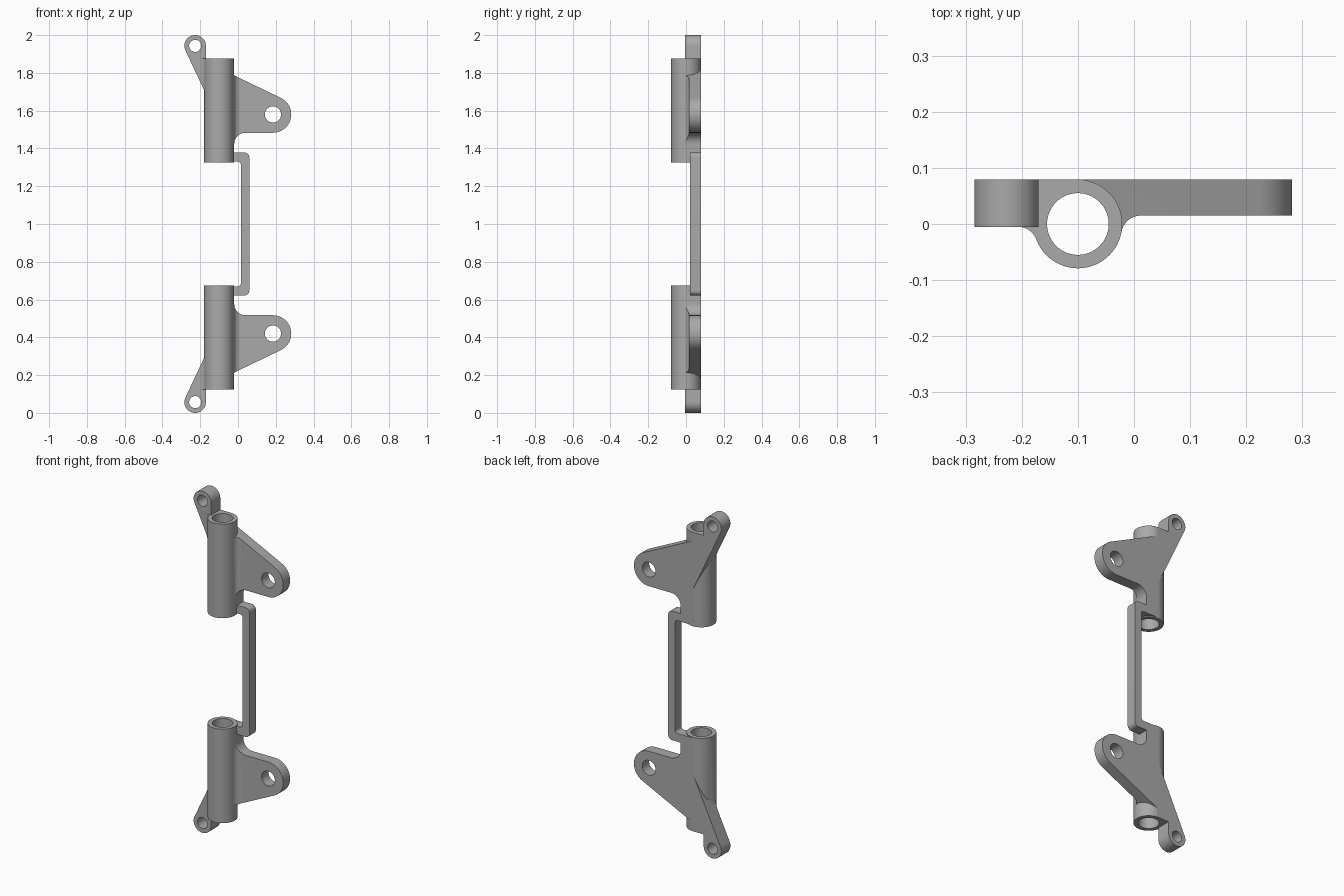
import bpy
import bmesh
from math import sin, cos, atan2, asin, hypot, pi, radians, sqrt

cube = bpy.data.objects.get("Cube")
if cube:
    bpy.data.objects.remove(cube, do_unlink=True)

grey = bpy.data.materials.new("plain grey")
grey.use_nodes = True
COLOUR = (0.4, 0.4, 0.4, 1)
grey.diffuse_color = COLOUR
grey.node_tree.nodes["Principled BSDF"].inputs["Base Color"].default_value = COLOUR

BACK = 0.079            # flat rear plane, flush with the tubes
TUBE_X, TUBE_R, BORE_R = -0.1, 0.079, 0.055
TUBE_LOW, TUBE_HIGH = 1.325, 1.875
EAR, EAR_R = (-0.227, 1.943), 0.057
WING, WING_R = (0.185, 1.58), 0.097


def arc(c, r, a0, a1, n=24):
    """Points on a circle from angle a0 to a1, in radians."""
    return [(c[0] + r * cos(a0 + (a1 - a0) * i / n),
             c[1] + r * sin(a0 + (a1 - a0) * i / n)) for i in range(n + 1)]


def circle(c, r, n=64):
    return arc(c, r, 0, 2 * pi, n)[:-1]


def tangent_angle(p, c, r, side):
    """Angle on the circle where a line from p touches it."""
    dx, dy = p[0] - c[0], p[1] - c[1]
    return atan2(dy, dx) + side * (pi / 2 - asin(r / hypot(dx, dy)))


def prism(name, outline, lo, hi, axis):
    """Extrude an xz outline along y, or an xy outline along z; origin at mid height."""
    bm = bmesh.new()
    if axis == "Y":
        rings = [[bm.verts.new((u, d, v - 1)) for u, v in outline] for d in (lo, hi)]
    else:
        rings = [[bm.verts.new((u, v, d - 1)) for u, v in outline] for d in (lo, hi)]
    n = len(outline)
    bm.faces.new(rings[0])
    bm.faces.new(rings[1][::-1])
    for i in range(n):
        j = (i + 1) % n
        bm.faces.new((rings[0][j], rings[0][i], rings[1][i], rings[1][j]))
    bmesh.ops.recalc_face_normals(bm, faces=bm.faces)
    mesh = bpy.data.meshes.new(name)
    bm.to_mesh(mesh)
    bm.free()
    mesh.materials.append(grey)
    ob = bpy.data.objects.new(name, mesh)
    ob.location.z = 1
    bpy.context.collection.objects.link(ob)
    return ob


def select(ob):
    bpy.ops.object.select_all(action="DESELECT")
    ob.select_set(True)
    bpy.context.view_layer.objects.active = ob


def combine(ob, other, operation):
    """Apply a boolean and discard the second object."""
    mod = ob.modifiers.new("Boolean", "BOOLEAN")
    mod.operation, mod.solver, mod.object = operation, "EXACT", other
    select(ob)
    bpy.ops.object.modifier_apply(modifier=mod.name)
    bpy.data.objects.remove(other, do_unlink=True)
    return ob


def fillet(name, outline, side, y):
    """Concave blend between the tube and a plate front at y, trimmed to the plate."""
    f = 0.035
    cy, reach = y - f, TUBE_R + f
    dx = sqrt(reach ** 2 - cy ** 2)
    a0 = atan2(-cy, -dx)
    profile = arc((dx, cy), f, a0, pi / 2, 10)
    profile = [(0.04, 0.03), (0.04, profile[0][1])] + profile + [(dx, 0.03)]
    profile = [(TUBE_X + side * u, v) for u, v in profile]
    blend = prism(name, profile, 1.3, TUBE_HIGH, "Z")
    return combine(blend, prism("trim", outline, -0.07, 0.06, "Y"), "INTERSECT")


# Wing plate outline, with a rounded inner corner running down the tube
wing_root = (TUBE_X, 1.825)
top = tangent_angle(wing_root, WING, WING_R, -1)
corner = 0.06
wing_low = WING[1] - WING_R
wing = ([wing_root] + arc(WING, WING_R, top, -pi / 2, 32)
        + arc((0.04, wing_low - corner), corner, pi / 2, pi, 14)
        + [(-0.02, 1.36), (TUBE_X, 1.36)])

# Ear plate outline
ear_root = (TUBE_X, 1.54)
left = tangent_angle(ear_root, EAR, EAR_R, -1) % (2 * pi)
ear = ([ear_root, (-0.09, 1.54), (-0.09, TUBE_HIGH), (EAR[0] + EAR_R, TUBE_HIGH)]
       + arc(EAR, EAR_R, 0, left, 32))

# Hinge bracket: tube, plates and blends joined, then drilled
bracket = prism("hinge_brackets", circle((TUBE_X, 0), TUBE_R), TUBE_LOW, TUBE_HIGH, "Z")
for part in (prism("wing", wing, 0.015, BACK, "Y"),
             prism("ear", ear, -0.005, BACK, "Y"),
             fillet("wing_blend", wing, 1, 0.015),
             fillet("ear_blend", ear, -1, -0.005)):
    combine(bracket, part, "UNION")
for hole in (prism("bore", circle((TUBE_X, 0), BORE_R), 1.2, 2.1, "Z"),
             prism("wing_hole", circle(WING, 0.043, 40), -0.2, 0.2, "Y"),
             prism("ear_hole", circle(EAR, 0.032, 40), -0.2, 0.2, "Y")):
    combine(bracket, hole, "DIFFERENCE")
mirror = bracket.modifiers.new("Mirror", "MIRROR")
mirror.use_axis = (False, False, True)

# C-shaped link bar between the two tubes
outer = [(TUBE_X, 1.378)] + arc((0.035, 1.353), 0.025, pi / 2, 0, 8)
inner = arc((0, 1.315), 0.015, 0, pi / 2, 8) + [(TUBE_X, 1.33)]


def flipped(points):
    return [(u, 2 - v) for u, v in reversed(points)]


link = prism("link_bar", outer + flipped(outer) + flipped(inner) + inner, 0.02, BACK, "Y")
combine(link, prism("bore", circle((TUBE_X, 0), BORE_R), -0.1, 2.1, "Z"), "DIFFERENCE")

for ob in (bracket, link):
    select(ob)
    bpy.ops.object.shade_smooth_by_angle(angle=radians(30))
